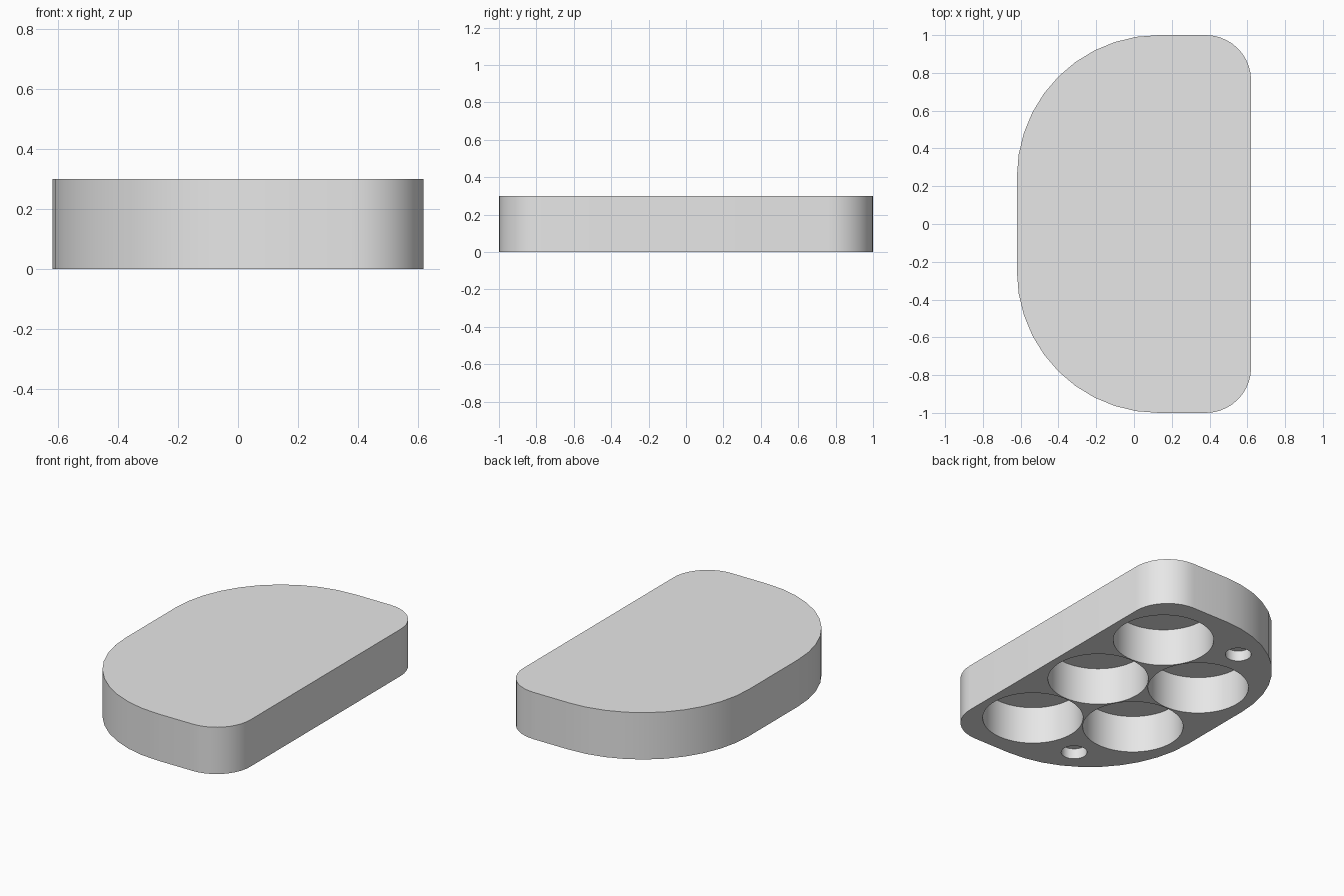
import bpy, bmesh
from math import cos, sin, radians

cube = bpy.data.objects.get("Cube")
if cube:
    bpy.data.objects.remove(cube, do_unlink=True)

HEIGHT = 0.3

grey = bpy.data.materials.new("plain grey")
grey.use_nodes = True
colour = (0.8, 0.8, 0.8, 1)
grey.diffuse_color = colour
grey.node_tree.nodes["Principled BSDF"].inputs["Base Color"].default_value = colour


def arc(cx, cy, r, start, end, steps):
    """Points along an arc, angles in degrees."""
    angles = [radians(start + (end - start) * i / steps) for i in range(steps + 1)]
    return [(cx + r * cos(a), cy + r * sin(a)) for a in angles]


def add_object(name, bm):
    bmesh.ops.recalc_face_normals(bm, faces=bm.faces)
    mesh = bpy.data.meshes.new(name)
    bm.to_mesh(mesh)
    bm.free()
    mesh.materials.append(grey)
    obj = bpy.data.objects.new(name, mesh)
    bpy.context.collection.objects.link(obj)
    return obj


# Body: rounded half-oval outline, mirrored front to back and extruded
half = arc(0.38, 0.76, 0.24, 0, 90, 10) + arc(0.13, 0.25, 0.75, 90, 180, 10)
outline = half + [(x, -y) for x, y in reversed(half)]
bm = bmesh.new()
base = bm.faces.new([bm.verts.new((x, y, 0)) for x, y in outline])
top = bmesh.ops.extrude_face_region(bm, geom=[base], use_keep_orig=True)["geom"]
bmesh.ops.translate(bm, vec=(0, 0, HEIGHT),
                    verts=[g for g in top if isinstance(g, bmesh.types.BMVert)])
body = add_object("body", bm)
bpy.context.view_layer.objects.active = body
body.select_set(True)


def cut_pocket(x, y, radius, depth, sides):
    """Cut a round blind pocket into the underside."""
    bm = bmesh.new()
    bmesh.ops.create_cone(bm, cap_ends=True, segments=sides, radius1=radius,
                          radius2=radius, depth=depth + 0.1)
    bmesh.ops.translate(bm, verts=bm.verts, vec=(x, y, (depth - 0.1) / 2))
    cutter = add_object("pocket_cutter", bm)
    cutter.hide_render = True
    mod = body.modifiers.new("pocket", 'BOOLEAN')
    mod.operation = 'DIFFERENCE'
    mod.solver = 'EXACT'
    mod.object = cutter
    bpy.ops.object.modifier_apply(modifier=mod.name)
    bpy.data.objects.remove(cutter, do_unlink=True)


# Large pockets: a row of three nested against a row of two
PITCH = 0.597
for y in (-PITCH, 0, PITCH):
    cut_pocket(0.275, y, 0.295, 0.24, 64)
for side in (-1, 1):
    cut_pocket(-0.242, side * PITCH / 2, 0.295, 0.24, 64)
    # Small shallow pocket near each end
    cut_pocket(-0.17, side * 0.75, 0.076, 0.067, 32)

bpy.ops.object.shade_smooth_by_angle(angle=radians(30))
